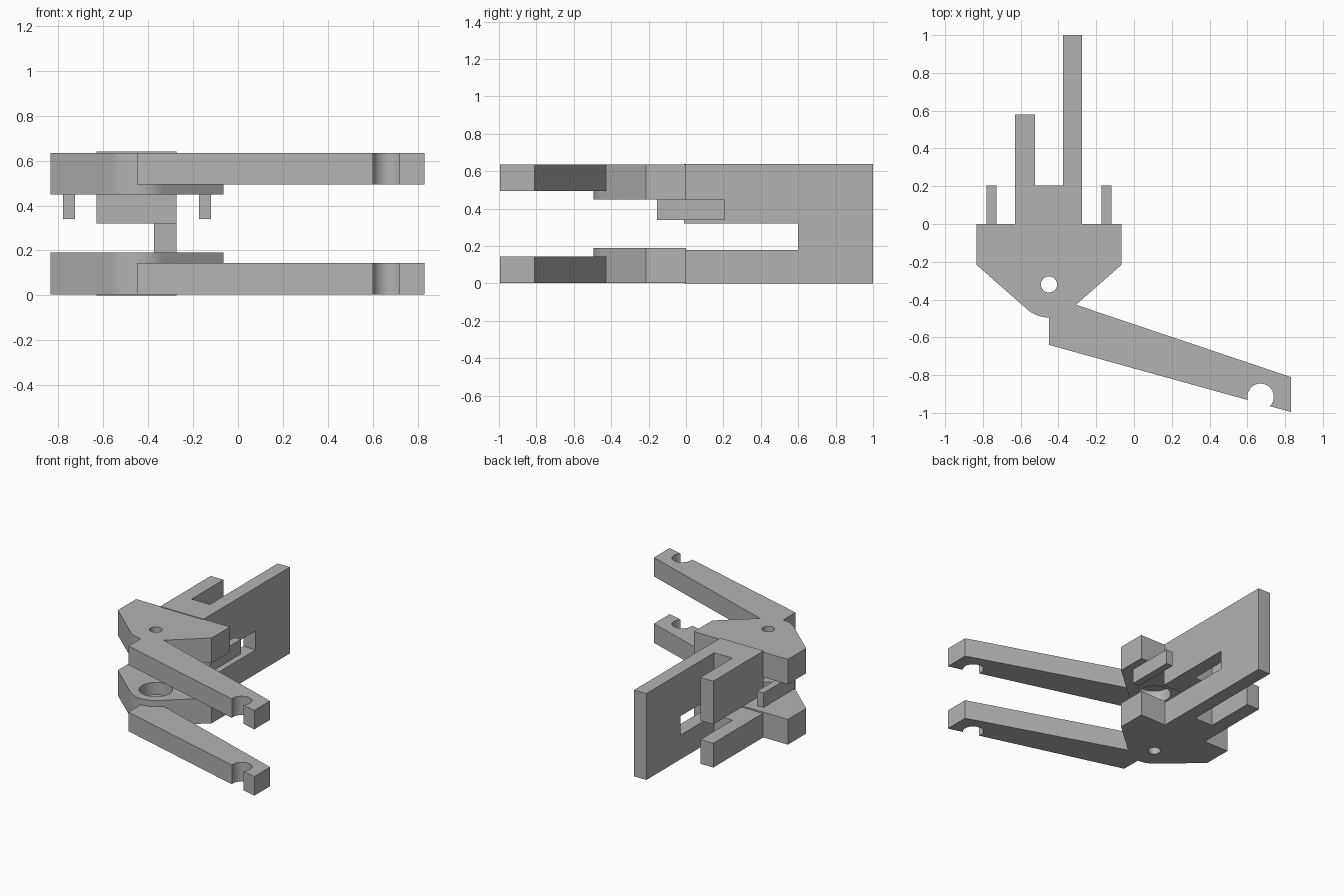
import bpy, bmesh
from math import cos, sin, radians
from mathutils import Matrix

if "Cube" in bpy.data.objects:
    bpy.data.objects.remove(bpy.data.objects["Cube"], do_unlink=True)

GREY = (0.45, 0.45, 0.45, 1)
grey = bpy.data.materials.new("plain grey")
grey.use_nodes = True
grey.diffuse_color = GREY
grey.node_tree.nodes["Principled BSDF"].inputs["Base Color"].default_value = GREY

PIVOT = (-0.45, -0.32)


def prism(name, outline, z0, z1):
    """Extrude a plan outline between two heights."""
    bm = bmesh.new()
    face = bm.faces.new([bm.verts.new((x, y, z0)) for x, y in outline])
    up = bmesh.ops.extrude_face_region(bm, geom=[face])["geom"]
    bmesh.ops.translate(bm, vec=(0, 0, z1 - z0),
                        verts=[v for v in up if isinstance(v, bmesh.types.BMVert)])
    bmesh.ops.recalc_face_normals(bm, faces=bm.faces)
    mesh = bpy.data.meshes.new(name)
    bm.to_mesh(mesh)
    bm.free()
    mesh.materials.append(grey)
    ob = bpy.data.objects.new(name, mesh)
    bpy.context.collection.objects.link(ob)
    return ob


def box(name, x0, x1, y0, y1, z0, z1):
    return prism(name, [(x0, y0), (x1, y0), (x1, y1), (x0, y1)], z0, z1)


def arc(centre, r, a0, a1, n):
    return [(centre[0] + r * cos(radians(a0 + (a1 - a0) * i / n)),
             centre[1] + r * sin(radians(a0 + (a1 - a0) * i / n))) for i in range(n + 1)]


def cylinder(name, centre, r, z0, z1):
    return prism(name, arc(centre, r, 0, 360, 48)[:-1], z0, z1)


def combine(ob, other, operation="DIFFERENCE"):
    """Apply a boolean and discard the second object."""
    other.hide_render = True
    mod = ob.modifiers.new("combine", "BOOLEAN")
    mod.operation, mod.solver, mod.object = operation, "EXACT", other
    bpy.context.view_layer.objects.active = ob
    bpy.ops.object.modifier_apply(modifier=mod.name)
    bpy.data.objects.remove(other, do_unlink=True)


def smooth(ob):
    bpy.ops.object.select_all(action="DESELECT")
    ob.select_set(True)
    bpy.context.view_layer.objects.active = ob
    bpy.ops.object.shade_smooth_by_angle(angle=radians(30))


# Plan outlines of the pivot plate, the arm and the rear fork
plate = [(-0.065, 0), (-0.835, 0), (-0.835, -0.215)]
plate += arc(PIVOT, 0.175, 229.5, 310.5, 16) + [(-0.065, -0.215)]
arm = [(-0.45, -0.64), (0.83, -0.995), (0.83, -0.81), (-0.315, -0.425), (-0.45, -0.45)]
fork = [(-0.63, -0.01), (-0.275, -0.01), (-0.275, 1), (-0.375, 1), (-0.375, 0.205),
        (-0.525, 0.205), (-0.525, 0.58), (-0.63, 0.58)]

# Jaws: plate with arm, hooked notch, through hole and counterbore on the inner face
for name, plate_z, arm_z, bore_z in (
        ("lower_jaw", (0.003, 0.19), (0.003, 0.145), (0.1, 0.25)),
        ("upper_jaw", (0.45, 0.635), (0.495, 0.635), (0.4, 0.54))):
    jaw = prism(name, plate, *plate_z)
    combine(jaw, prism("arm", arm, *arm_z), "UNION")
    combine(jaw, cylinder("notch_cutter", (0.67, -0.915), 0.07, -0.1, 0.8))
    combine(jaw, cylinder("hole_cutter", PIVOT, 0.043, -0.1, 0.8))
    combine(jaw, cylinder("bore_cutter", PIVOT, 0.113, *bore_z))
    smooth(jaw)

# Rear fork joined by the long wall, with a slot between its two levels
rear = prism("rear_fork", fork, 0, 0.64)
combine(rear, box("slot_cutter", -0.8, 0, -0.2, 0.6, 0.18, 0.32))

# Guide pins under the upper jaw, mirrored about the pivot
for side, name in ((-1, "right_guide_pin"), (1, "left_guide_pin")):
    xs = sorted(PIVOT[0] + side * d for d in (0.277, 0.33))
    box(name, *xs, -0.155, 0.205, 0.34, 0.45)
